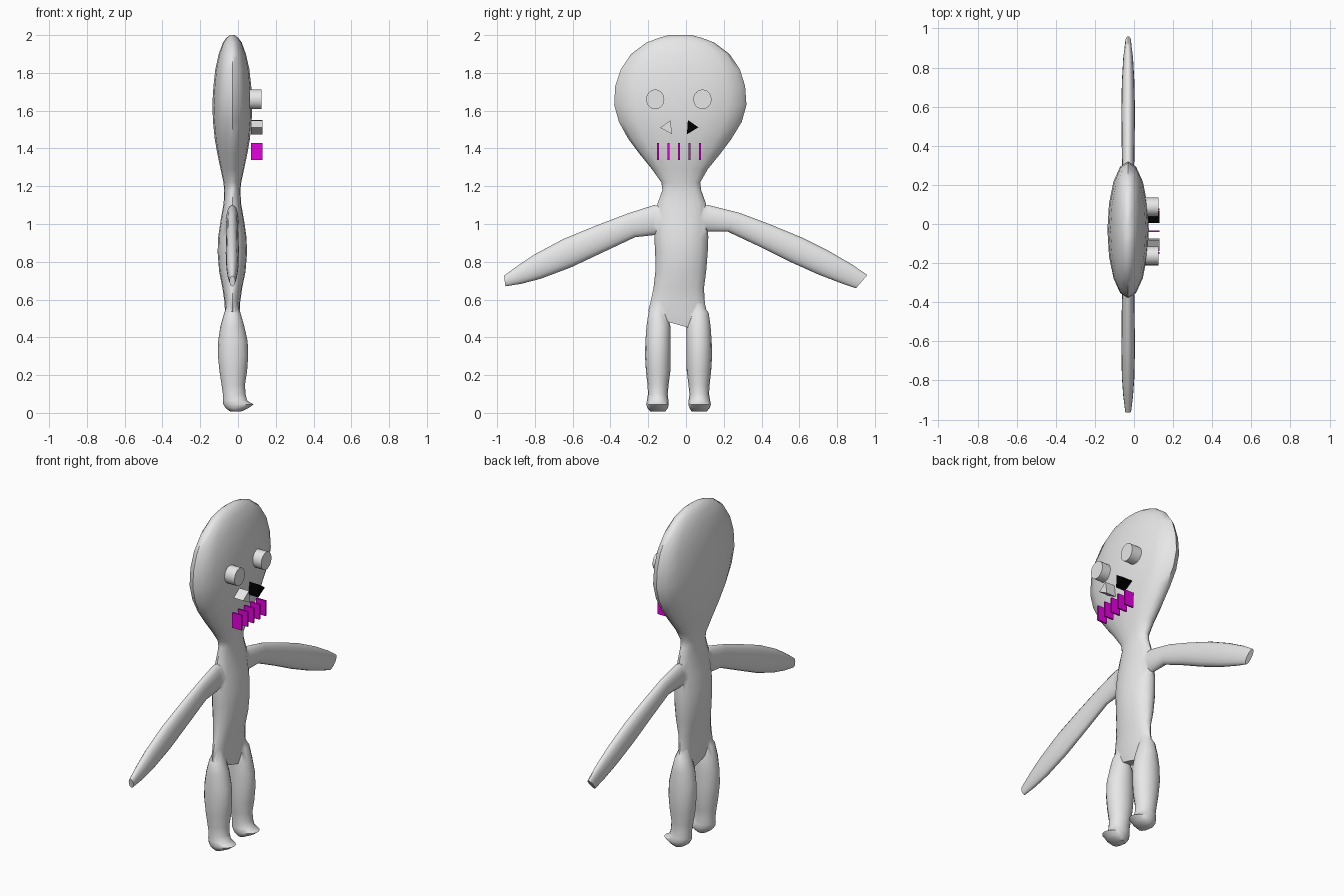
import bpy, bmesh, math

if "Cube" in bpy.data.objects:
    bpy.data.objects.remove(bpy.data.objects["Cube"])

CX = -0.03  # mid-plane of the flat figure, which faces +x


def material(name, rgb):
    m = bpy.data.materials.new(name)
    m.diffuse_color = (*rgb, 1)
    m.use_nodes = True
    m.node_tree.nodes["Principled BSDF"].inputs["Base Color"].default_value = m.diffuse_color
    return m


GREY = material("pale grey", (0.8, 0.8, 0.8))
BLACK = material("black", (0.0, 0.0, 0.0))
MAGENTA = material("magenta", (0.8, 0.0, 0.75))


def finish(bm, name, mat):
    bmesh.ops.recalc_face_normals(bm, faces=bm.faces)
    me = bpy.data.meshes.new(name)
    bm.to_mesh(me)
    bm.free()
    ob = bpy.data.objects.new(name, me)
    bpy.context.collection.objects.link(ob)
    me.materials.append(mat)
    return ob


def loft(name, stations, n=16):
    """Oval rings between two outline points: (y1, z1, y2, z2, half depth, x centre)."""
    bm = bmesh.new()
    rings = []
    for s in stations:
        y1, z1, y2, z2, r = s[:5]
        cx = s[5] if len(s) > 5 else CX
        ring = []
        for i in range(n):
            a = math.tau * i / n
            t = 0.5 + 0.5 * math.cos(a)
            ring.append(bm.verts.new((cx + r * math.sin(a), y1 + (y2 - y1) * t, z1 + (z2 - z1) * t)))
        rings.append(ring)
    for p, q in zip(rings, rings[1:]):
        for i in range(n):
            j = (i + 1) % n
            bm.faces.new((p[i], p[j], q[j], q[i]))
    bm.faces.new(rings[0])
    bm.faces.new(rings[-1])
    return finish(bm, name, GREY)


def prism(name, outline, x0, x1, mat):
    """Extrude a (y, z) outline along x."""
    bm = bmesh.new()
    f = bm.faces.new([bm.verts.new((x0, y, z)) for y, z in outline])
    out = bmesh.ops.extrude_face_region(bm, geom=[f])
    for v in out["geom"]:
        if isinstance(v, bmesh.types.BMVert):
            v.co.x = x1
    return finish(bm, name, mat)


# Head and torso in one profile, from the crown down: z, left y, right y, half depth
profile = [(2.0, -0.09, 0.03, .012), (1.985, -.145, .085, .032), (1.96, -.21, .15, .05),
           (1.9, -.29, .23, .072), (1.82, -.345, .285, .09), (1.73, -.375, .313, .1),
           (1.63, -.38, .32, .106), (1.54, -.355, .295, .102), (1.45, -.305, .24, .093),
           (1.37, -.245, .18, .079), (1.29, -.18, .115, .062), (1.22, -.13, .075, .047),
           (1.18, -.125, .08, .043), (1.11, -.15, .105, .046), (1.02, -.165, .115, .062),
           (.93, -.168, .118, .075), (.85, -.163, .115, .078), (.75, -.162, .107, .07),
           (.66, -.172, .095, .052)]
body = loft("body", [(a, z, b, z, r) for z, a, b, r in profile]
            + [(-.185, .6, .1, .58, .042), (-.2, .54, .118, .5, .038), (-.16, .5, .07, .435, .03)])

# Arms: upper outline point, lower outline point, half depth
limbs = [
    loft("right_arm", [(.03, 1.09, .03, .97, .03), (.12, 1.1, .11, .96, .033), (.28, 1.06, .22, .96, .03),
                       (.44, 1.0, .38, .885, .033), (.61, .93, .54, .805, .035), (.76, .855, .7, .733, .032),
                       (.88, .785, .82, .687, .025), (.96, .73, .9, .66, .015)]),
    loft("left_arm", [(-.09, 1.09, -.09, .95, .03), (-.17, 1.1, -.18, .94, .033), (-.31, 1.055, -.27, .93, .03),
                      (-.48, .99, -.44, .85, .033), (-.65, .92, -.61, .77, .035), (-.8, .84, -.77, .71, .032),
                      (-.89, .78, -.87, .684, .025), (-.965, .725, -.955, .67, .015)]),
]

# Legs ending in small feet with the toe towards +x: z, left y, right y, half depth, x centre
leg = [(.58, .05, .08, .025, CX), (.53, .02, .12, .043, CX), (.46, .004, .13, .063, CX),
       (.38, .002, .136, .078, -.027), (.3, .002, .138, .08, -.026), (.22, .004, .133, .073, -.025),
       (.15, .013, .125, .062, -.025), (.1, .018, .122, .06, -.02), (.065, .014, .128, .064, -.016),
       (.045, .012, .132, .08, .002), (.025, .018, .125, .06, -.005), (.008, .03, .11, .03, -.012)]
for name, s in (("right_leg", 1), ("left_leg", -1)):
    limbs.append(loft(name, [((a if s > 0 else -.079 - a), z, (b if s > 0 else -.079 - b), z, r, cx)
                             for z, a, b, r, cx in leg]))

# Merge the limbs into the body as one skin
bpy.context.view_layer.objects.active = body
for limb in limbs:
    mod = body.modifiers.new("join", 'BOOLEAN')
    mod.operation = 'UNION'
    mod.solver = 'EXACT'
    mod.object = limb
    bpy.ops.object.modifier_apply(modifier=mod.name)
    bpy.data.objects.remove(limb)
body.select_set(True)
bpy.ops.object.shade_smooth_by_angle(angle=math.radians(50))

# Eyes: short round pegs
for name, y in (("left_eye", -.163), ("right_eye", .087)):
    disc = [(y + .048 * math.cos(math.tau * i / 24), 1.66 + .052 * math.sin(math.tau * i / 24)) for i in range(24)]
    eye = prism(name, disc, .06, .125, GREY)
    bpy.ops.object.select_all(action='DESELECT')
    eye.select_set(True)
    bpy.context.view_layer.objects.active = eye
    bpy.ops.object.shade_smooth_by_angle(angle=math.radians(40))

# Nostrils: two triangular pegs
prism("left_nostril", [(-.137, 1.51), (-.083, 1.548), (-.073, 1.475)], .068, .13, GREY)
prism("right_nostril", [(.01, 1.55), (.066, 1.512), (.005, 1.475)], .068, .13, BLACK)

# Mouth: a row of thin upright plates
for i in range(5):
    y = -.149 + .056 * i
    prism("mouth_plate", [(y - .005, 1.34), (y + .005, 1.34), (y + .005, 1.43), (y - .005, 1.43)],
          .07, .13, MAGENTA)
